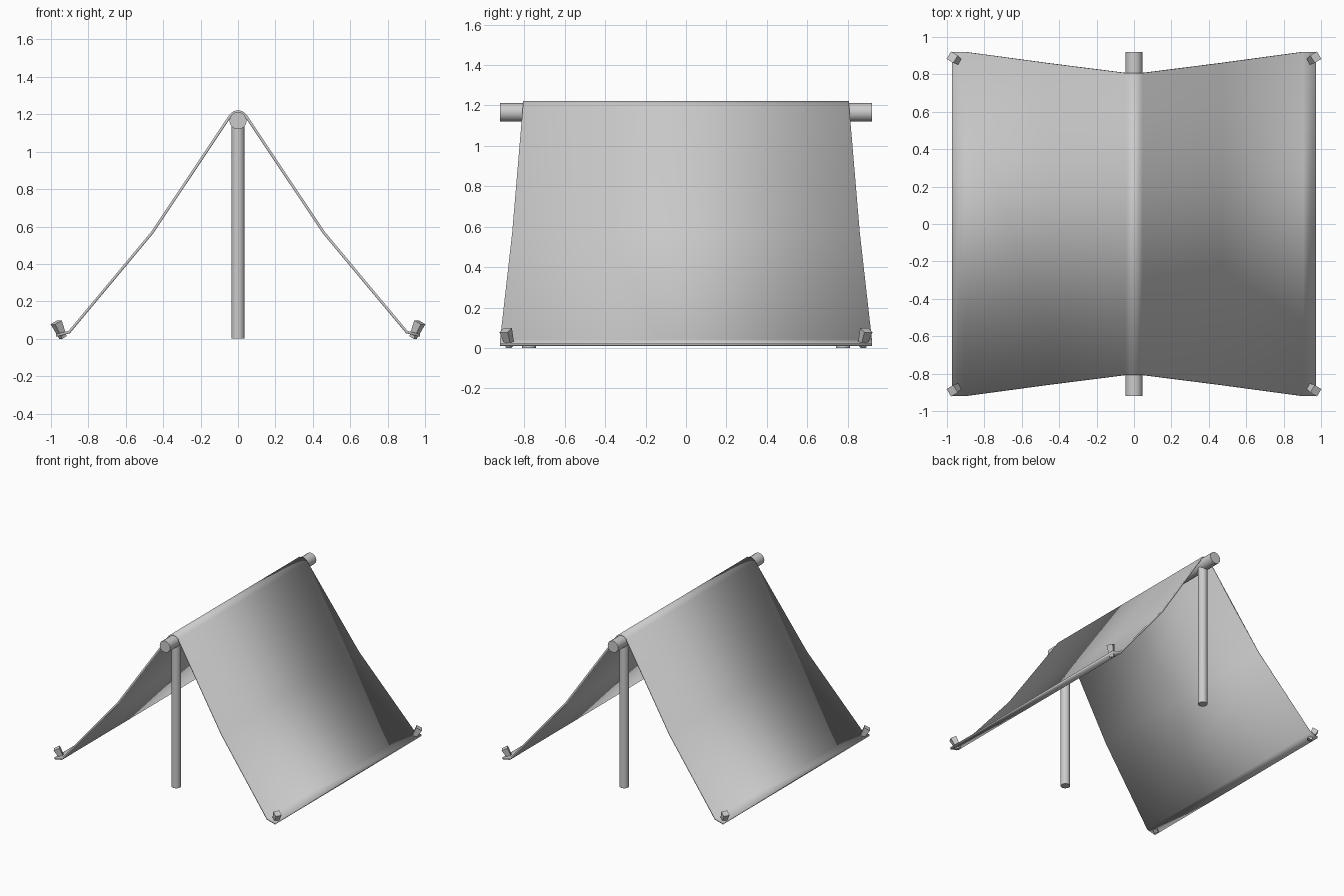
import bpy, bmesh
from math import sin, cos, radians, pi
from mathutils import Vector, Matrix

if "Cube" in bpy.data.objects:
    bpy.data.objects.remove(bpy.data.objects["Cube"])


def finish(name, bm, angle=None):
    bmesh.ops.recalc_face_normals(bm, faces=bm.faces)
    me = bpy.data.meshes.new(name)
    bm.to_mesh(me)
    bm.free()
    ob = bpy.data.objects.new(name, me)
    bpy.context.collection.objects.link(ob)
    if angle:
        bpy.ops.object.select_all(action='DESELECT')
        bpy.context.view_layer.objects.active = ob
        ob.select_set(True)
        bpy.ops.object.shade_smooth_by_angle(angle=radians(angle))
    return ob


def rod(name, a, b, r1, r2, sides, angle=None, spin=0):
    # Tapered rod from a to b, its cross-section lined up with the lean direction
    a, b = Vector(a), Vector(b)
    z = (b - a).normalized()
    y = Vector((0, 0, 1)).cross(z)
    y = y.normalized() if y.length > 1e-4 else Vector((0, 1, 0))
    x = y.cross(z)
    m = Matrix((x, y, z)).transposed().to_4x4()
    m.translation = (a + b) / 2
    bm = bmesh.new()
    bmesh.ops.create_cone(bm, cap_ends=True, segments=sides, radius1=r1, radius2=r2,
                          depth=(b - a).length, matrix=m @ Matrix.Rotation(spin, 4, 'Z'))
    return finish(name, bm, angle)


POLE_Z = 1.166

# Ridge pole and the two uprights
rod("ridge_pole", (0, -0.92, POLE_Z), (0, 0.92, POLE_Z), 0.046, 0.046, 16, 40)
for label, s in (("front", -1), ("back", 1)):
    rod(label + "_post", (0, s * 0.777, 0), (0, s * 0.777, POLE_Z - 0.01), 0.035, 0.035, 16, 40)

# Cloth: half profile as (x, z, half length in y), wrapped over the pole
half = [(0.049 * cos(radians(t)), POLE_Z + 0.049 * sin(radians(t)), 0.807) for t in (65, 35)]
half += [(0.459, 0.567, 0.86), (0.902, 0.036, 0.92), (0.972, 0.017, 0.92)]
profile = [(-x, z, y) for x, z, y in reversed(half)] + [(0, POLE_Z + 0.049, 0.807)] + half
bm = bmesh.new()
rows = [[bm.verts.new((x, s * y, z)) for s in (-1, 1)] for x, z, y in profile]
for p, q in zip(rows, rows[1:]):
    bm.faces.new((p[0], q[0], q[1], p[1]))
cloth = finish("tent_cloth", bm, 60)
solid = cloth.modifiers.new("thickness", 'SOLIDIFY')
solid.thickness = 0.014
solid.offset = 0
solid.use_even_offset = True

# Square corner pegs leaning outwards through the cloth
for fy, sy in (("front", -1), ("back", 1)):
    for fx, sx in (("left", -1), ("right", 1)):
        rod(f"{fy}_{fx}_peg", (sx * 0.936, sy * 0.87, 0.007), (sx * 0.972, sy * 0.892, 0.088),
            0.022, 0.033, 4, spin=pi / 4)
